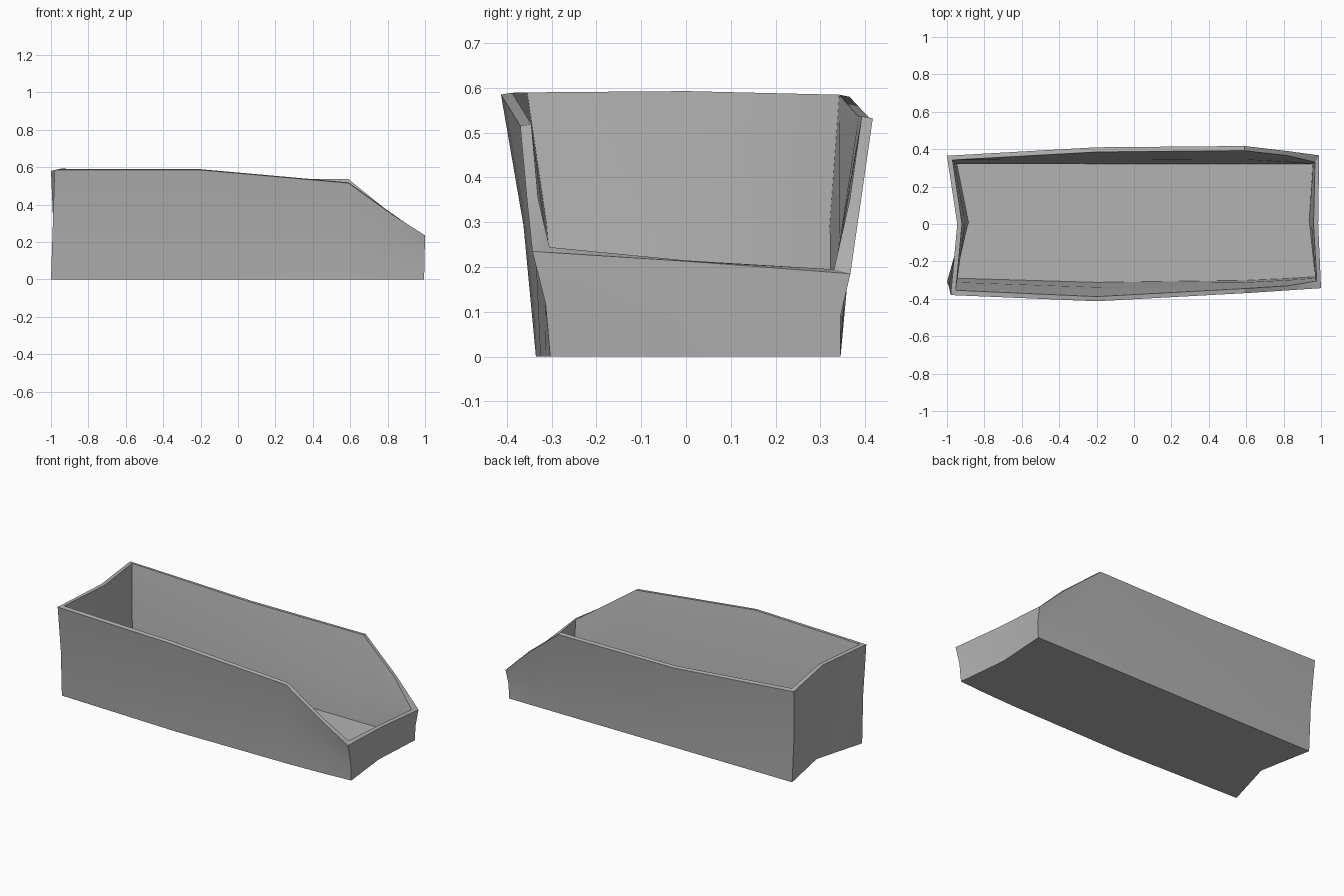
import bpy, bmesh, math
from mathutils import Vector

cube = bpy.data.objects.get("Cube")
if cube:
    bpy.data.objects.remove(cube, do_unlink=True)

grey = bpy.data.materials.new("plain grey")
grey.use_nodes = True
grey.diffuse_color = (0.45, 0.45, 0.45, 1)
grey.node_tree.nodes["Principled BSDF"].inputs["Base Color"].default_value = (0.45, 0.45, 0.45, 1)

# Columns round the bin, counterclockwise: rim point, then base point
columns = [
    ((-0.98, -0.38, 0.585), (-1.0, -0.31)),    # front wall
    ((-0.2, -0.413, 0.585), (-0.2, -0.335)),
    ((0.59, -0.37, 0.515), (0.59, -0.325)),
    ((0.82, -0.355, 0.35), (0.82, -0.315)),
    ((1.0, -0.343, 0.235), (0.995, -0.303)),
    ((0.985, 0.0, 0.213), (0.96, 0.02)),       # low end
    ((0.99, 0.367, 0.185), (0.98, 0.345)),     # back wall
    ((0.82, 0.39, 0.345), (0.82, 0.345)),
    ((0.59, 0.417, 0.532), (0.59, 0.345)),
    ((-0.2, 0.41, 0.532), (-0.2, 0.345)),
    ((-1.0, 0.365, 0.58), (-0.975, 0.345)),
    ((-0.945, 0.0, 0.592), (-0.91, 0.01)),     # high end
]

# Outer skin with a slightly pinched middle ring
bm = bmesh.new()
rings = [[], [], []]
for rim, base in columns:
    top, low = Vector(rim), Vector((*base, 0))
    middle = (top + low) / 2
    middle.y *= 0.97
    for ring, point in zip(rings, (low, middle, top)):
        ring.append(bm.verts.new(point))
count = len(columns)
for lower, upper in zip(rings, rings[1:]):
    for i in range(count):
        j = (i + 1) % count
        bm.faces.new((lower[i], lower[j], upper[j], upper[i]))
bm.faces.new(rings[0][::-1])
mesh = bpy.data.meshes.new("storage_bin")
bm.to_mesh(mesh)
bm.free()
mesh.materials.append(grey)
storage_bin = bpy.data.objects.new("storage_bin", mesh)
bpy.context.collection.objects.link(storage_bin)

# Wall thickness, inward
shell = storage_bin.modifiers.new("wall_thickness", "SOLIDIFY")
shell.thickness = 0.025
shell.offset = -1
shell.use_even_offset = True

bpy.context.view_layer.objects.active = storage_bin
storage_bin.select_set(True)
bpy.ops.object.modifier_apply(modifier=shell.name)
bpy.ops.object.shade_smooth_by_angle(angle=math.radians(30))
